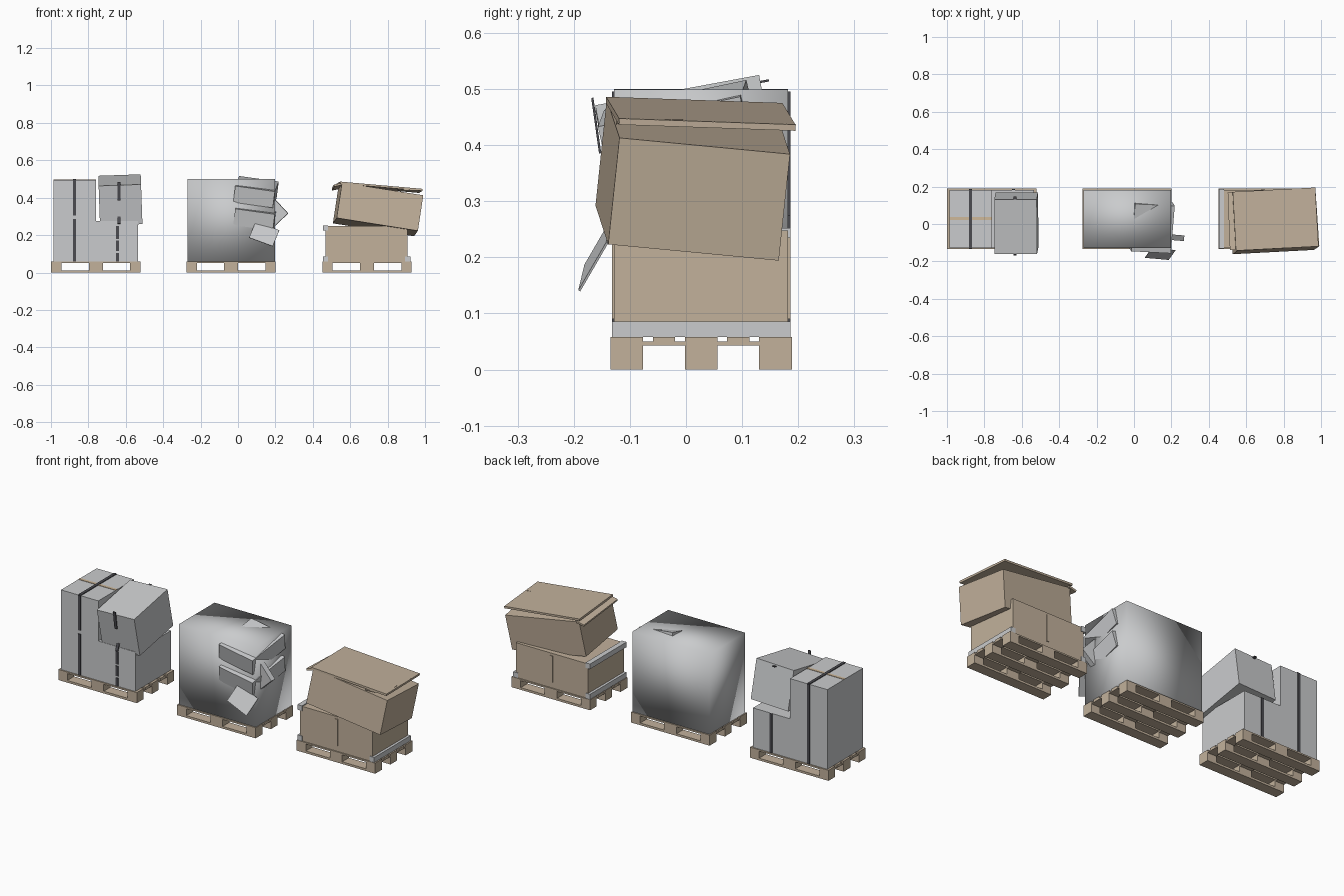
import bpy
from math import radians
from mathutils import Matrix

default_cube = bpy.data.objects.get("Cube")
if default_cube:
    bpy.data.objects.remove(default_cube, do_unlink=True)


def make_material(name, colour):
    material = bpy.data.materials.new(name)
    material.use_nodes = True
    material.diffuse_color = (*colour, 1)
    shader = material.node_tree.nodes["Principled BSDF"]
    shader.inputs["Base Color"].default_value = (*colour, 1)
    return material


grey = make_material("light grey wrap", (0.59, 0.6, 0.61))
tan = make_material("cardboard tan", (0.54, 0.44, 0.33))
dark = make_material("dark strap", (0.07, 0.07, 0.08))
pale = make_material("pale tape", (0.62, 0.48, 0.32))


def tilted_box(name, material, size, centre, tilt=(0, 0, 0)):
    """Box of a given size about its centre, tilted in degrees."""
    bpy.ops.mesh.primitive_cube_add(size=1, location=centre,
                                    rotation=[radians(angle) for angle in tilt])
    box = bpy.context.object
    box.name = name
    box.data.transform(Matrix.Diagonal((*size, 1)))
    box.data.materials.append(material)
    return box


def upright_box(name, material, *ranges):
    """Upright box from its low and high limits along x, y and z."""
    size = [high - low for low, high in ranges]
    centre = [(high + low) / 2 for low, high in ranges]
    return tilted_box(name, material, size, centre)


def around(middle, width):
    return (middle - width / 2, middle + width / 2)


# Shared limits of the pallets and the loads standing on them
middle_y = 0.027
pallet_width = 0.477
pallet_depth = 0.323
skid_top, block_top, cross_top, deck = 0.012, 0.043, 0.05, 0.058
load_front, load_back = load_depth = (-0.128, 0.182)
strap_width = 0.016
strap_thickness = 0.004


def build_pallet(middle_x):
    """Skids, blocks, cross boards and deck boards."""
    full_width = around(middle_x, pallet_width)
    full_depth = around(middle_y, pallet_depth)
    board = 0.058
    row_step = (pallet_depth - board) / 2
    columns = [around(middle_x, 0.075)]
    for side in (-1, 1):
        columns.append(around(middle_x + side * 0.211, 0.055))
    for index in (-1, 0, 1):
        row = around(middle_y + index * row_step, board)
        upright_box("pallet_skid", tan, full_width, row, (0, skid_top))
        upright_box("pallet_deck_board", tan, full_width, row, (cross_top, deck))
        for column in columns:
            upright_box("pallet_block", tan, column, row, (skid_top, block_top))
    for side in (-1, 1):
        row = around(middle_y + side * row_step / 2, 0.04)
        upright_box("pallet_slat", tan, full_width, row, (cross_top, deck))
    for column in columns:
        upright_box("pallet_cross_board", tan, column, full_depth,
                    (block_top, cross_top))


strapped_x, wrapped_x, carton_x = -0.76, -0.037, 0.69
for middle_x in (strapped_x, wrapped_x, carton_x):
    build_pallet(middle_x)


def plate_on_faces(name, material, across, front_heights, back_heights):
    """Thin vertical strips on the front and back of a load."""
    for height in front_heights:
        upright_box(name + "_front", material, across,
                    (load_front - strap_thickness, load_front), height)
    upright_box(name + "_back", material, across,
                (load_back, load_back + strap_thickness), back_heights)


# Tall box with a strap and a tape crossing on its top
tall_top = 0.496
tall_width = (-0.987, strapped_x)
upright_box("tall_box", grey, tall_width, load_depth, (deck, tall_top))
strap_x = around(sum(tall_width) / 2, strap_width)
plate_on_faces("tall_strap", dark, strap_x,
               [(deck, 0.285), (0.305, tall_top)], (deck, tall_top))
upright_box("tall_strap_top", dark, strap_x, load_depth,
            (tall_top, tall_top + strap_thickness))
upright_box("tall_box_tape", pale, tall_width, around(0.03, strap_width),
            (tall_top, tall_top + strap_thickness / 2))

# Low box with a broken strap
low_top = 0.275
upright_box("low_box", grey, (strapped_x, -0.535), load_depth, (deck, low_top))
plate_on_faces("low_strap", dark, around(-0.645, strap_width),
               [(deck, 0.105), (0.115, 0.17), (0.18, 0.25)], (deck, low_top))

# Leaning box with loose strap ends
loose_x = -0.635
tilted_box("leaning_box", grey, size=(0.227, 0.297, 0.216),
           centre=(-0.629, 0.004, 0.388), tilt=(10.5, -2, 0))
loose_ends = {
    "upper": ((-0.16, 0.435), 0.1, 8),
    "lower": ((-0.14, 0.28), 0.04, -20),
    "back": ((0.134, 0.513), 0.028, -80),
}
for name, (place, length, lean) in loose_ends.items():
    tilted_box("loose_strap_" + name, dark,
               size=(strap_width, strap_thickness, length),
               centre=(loose_x, *place), tilt=(lean, 0, 0))

# Wrapped load, softly shaded
load = upright_box("wrapped_load", grey, (-0.27, 0.198), load_depth, (deck, 0.499))
load.data.shade_smooth()

# Boxes and torn pieces slipping out of the wrapping
for name, height in (("upper", 0.431), ("lower", 0.309)):
    tilted_box(name + "_slipped_box", grey, size=(0.214, 0.26, 0.09),
               centre=(0.096, -0.015, height), tilt=(12, 8, -3))
tilted_box("torn_flap", grey, size=(0.135, strap_thickness, 0.105),
           centre=(0.14, -0.16, 0.206), tilt=(-30, 20, -5))
tilted_box("torn_corner", grey, size=(0.11, 0.03, 0.1),
           centre=(0.194, -0.07, 0.315), tilt=(0, -43, -5))

# Base carton with seams and edge rails
carton_left, carton_right = carton_width = (0.468, 0.907)
carton_top = 0.248
upright_box("base_carton", tan, carton_width, load_depth, (deck, carton_top))
plate_on_faces("carton_seam", tan, around(carton_x, strap_width),
               [(0.09, 0.235)], (0.09, 0.235))
rail = 0.028
rail_places = [(carton_left, carton_top - rail / 3), (carton_left, deck + rail / 2),
               (carton_right, deck + rail / 2)]
for rail_x, rail_z in rail_places:
    upright_box("edge_rail", grey, around(rail_x, rail),
                (load_front - strap_thickness, load_back + strap_thickness),
                around(rail_z, rail))

# Tilted carton with its lid, lip and flaps
board = 0.011
tilted_box("tilted_carton", tan, size=(0.44, 0.306, 0.193),
           centre=(0.749, 0.012, 0.338), tilt=(-5.5, 9, 3))
tilted_box("carton_lid", tan, size=(0.442, 0.315, board),
           centre=(0.756, 0.026, 0.456), tilt=(-2, 5, 3))
tilted_box("lid_lip", tan, size=(board, 0.315, board),
           centre=(0.972, 0.038, 0.437), tilt=(-2, 5, 3))
tilted_box("open_flap", tan, size=(0.045, 0.31, board),
           centre=(0.53, 0.016, 0.459), tilt=(-4, -12, 3))
tilted_box("folded_flap", tan, size=(0.12, 0.11, board / 2),
           centre=(0.915, -0.065, 0.442), tilt=(1, -1, 5))
